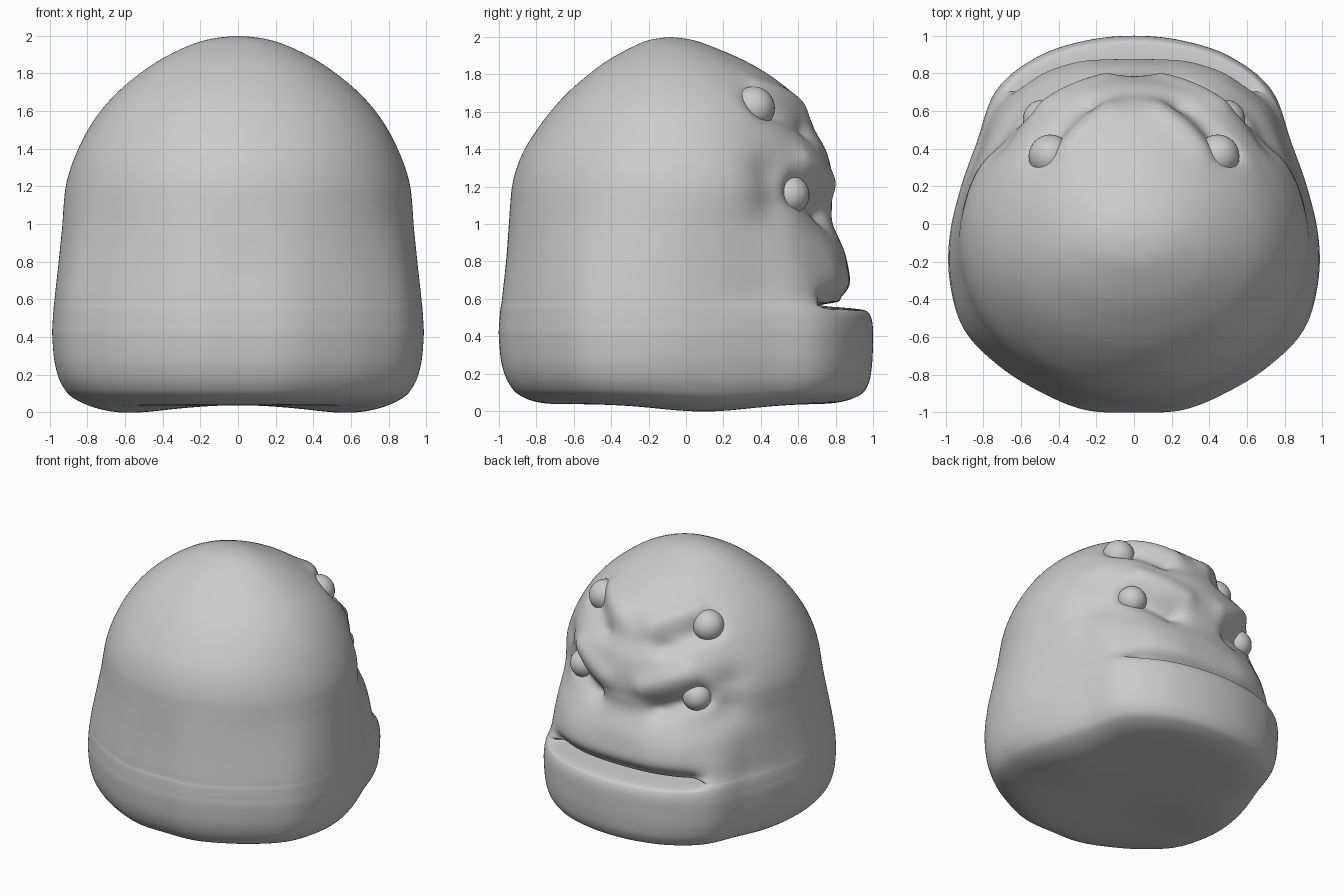
import bpy, bmesh, math
from mathutils import Vector

if "Cube" in bpy.data.objects:
    bpy.data.objects.remove(bpy.data.objects["Cube"])

CY = -0.08      # centre line of the body in y
N = 240         # points around
STEPS = 9       # rows per profile key

# Body profile: z, half width, back y, face y
PROFILE = [
    (0.02, 0.00, -0.08, -0.08), (0.02, 0.35, -0.42, 0.40), (0.02, 0.68, -0.74, 0.76),
    (0.06, 0.86, -0.88, 0.92), (0.13, 0.935, -0.945, 0.975), (0.25, 0.975, -0.985, 0.995),
    (0.40, 0.99, -1.00, 1.00), (0.48, 0.988, -0.997, 0.995), (0.53, 0.985, -0.993, 0.975),
    (0.555, 0.983, -0.99, 0.95), (0.58, 0.98, -0.985, 0.92), (0.63, 0.975, -0.98, 0.89),
    (0.74, 0.963, -0.968, 0.873), (0.86, 0.95, -0.957, 0.845), (1.00, 0.935, -0.947, 0.785),
    (1.10, 0.927, -0.94, 0.78), (1.20, 0.915, -0.93, 0.785), (1.30, 0.888, -0.905, 0.775),
    (1.40, 0.848, -0.863, 0.745), (1.50, 0.797, -0.80, 0.69), (1.60, 0.73, -0.725, 0.645),
    (1.70, 0.64, -0.635, 0.57), (1.80, 0.52, -0.52, 0.44), (1.88, 0.40, -0.41, 0.30),
    (1.95, 0.255, -0.28, 0.135), (1.985, 0.135, -0.19, 0.03), (2.00, 0.00, -0.08, -0.08)]
# Base outline: relative radius every 15 degrees, face to back
OUTLINE = [1, 1.01, 1.035, 1.04, 0.97, 0.963, 0.99, 1.02, 1.05, 1.03, 1.015, 1.02, 1]

# Creases, hollows and bumps: start, end, width, amount (mirrored in x)
FEATURES = [
    ((0.27, 0.71, 1.06), (0.55, 0.60, 1.18), 0.085, -0.09),   # lower eye socket
    ((0.24, 0.58, 1.50), (0.48, 0.40, 1.63), 0.085, -0.085),  # upper eye socket
    ((0.68, 0.44, 1.12), (0.68, 0.44, 1.26), 0.13, -0.045),   # temple hollow
    ((0.16, 0.76, 1.21), (0.46, 0.64, 1.34), 0.08, 0.03),     # lower brow
    ((0.14, 0.60, 1.62), (0.38, 0.42, 1.76), 0.08, 0.025),    # upper brow
    ((0.30, 0.84, 0.74), (0.45, 0.80, 0.76), 0.14, 0.02)]     # muzzle


def catmull(a, b, c, d, t):
    return 0.5 * (2*b + (c-a)*t + (2*a-5*b+4*c-d)*t*t + (3*b-a-3*c+d)*t**3)


def smooth(lo, hi, v):
    t = min(1, max(0, (v-lo)/(hi-lo)))
    return t*t*(3-2*t)


def outline(angle):
    a = abs(math.degrees(angle)) / 15
    i = min(int(a), 11)
    g = lambda k: OUTLINE[12-abs(12-abs(k))]
    return catmull(g(i-1), g(i), g(i+1), g(i+2), a-i)


def segment_distance(p, a, b):
    ab = b - a
    t = min(1, max(0, (p-a).dot(ab) / max(ab.length_squared, 1e-9)))
    return (p-a-ab*t).length


FEATURES = [(Vector(a), Vector(b), w, k) for a, b, w, k in FEATURES]


def sculpt(p):
    # Face features, evaluated on the mirrored half
    if p.y > 0.1 and p.z > 0.4:
        q = Vector((abs(p.x), p.y, p.z))
        move = sum(k * math.exp(-(segment_distance(q, a, b)/w)**2) for a, b, w, k in FEATURES)
        p = p + (p - Vector((0, CY, 0.95))).normalized() * move
        # Mouth slit with rolled upper lip
        if q.y > 0.3:
            mask = 1 - smooth(0.52, 0.70, q.x)
            h = q.z - 0.565
            slit = 0.11 * math.exp(-(h/0.013)**2)
            lip = 0.10 * math.exp(-(h/(0.07 if h > 0 else 0.018))**2)
            p.y -= mask * (slit + lip)
    # Uneven underside
    if p.z < 0.3:
        d = (abs(p.x)-0.6)**2 + (p.y-0.1)**2
        p.z += (0.02 - 0.04*math.exp(-d/0.12)) * (1 - smooth(0.05, 0.3, p.z))
    return p


# Body lofted from the profile
angles = [2*math.pi*(j/N) - math.pi for j in range(N)]
ring = [(math.sin(a), math.cos(a), outline(a)) for a in angles]
last = len(PROFILE) - 1
rows = []
for i in range(last):
    keys = [PROFILE[min(max(k, 0), last)] for k in range(i-1, i+3)]
    for s in range(STEPS):
        rows.append([catmull(*col, s/STEPS) for col in zip(*keys)])
rows.append(list(PROFILE[-1]))

bm = bmesh.new()
loops = []
for z, hw, back, face in rows:
    blend = 1 - smooth(0.55, 1.25, z)
    loop = []
    for sx, cy, o in ring:
        r = 1 + (o-1)*blend
        depth = (face-CY) if cy > 0 else (CY-back)
        loop.append(bm.verts.new(sculpt(Vector((hw*r*sx, CY + depth*r*cy, z)))))
    loops.append(loop)
for lo, hi in zip(loops, loops[1:]):
    for j in range(N):
        k = (j+1) % N
        bm.faces.new((lo[j], lo[k], hi[k], hi[j]))
bmesh.ops.remove_doubles(bm, verts=bm.verts, dist=1e-5)
bmesh.ops.recalc_face_normals(bm, faces=bm.faces)
for f in bm.faces:
    f.smooth = True
mesh = bpy.data.meshes.new("head_body")
bm.to_mesh(mesh)
bm.free()
bpy.context.collection.objects.link(bpy.data.objects.new("head_body", mesh))


# Two pairs of eyeballs set in the sockets
def eye(name, loc, radius):
    for side, sx in (("left", -1), ("right", 1)):
        bpy.ops.mesh.primitive_uv_sphere_add(segments=32, ring_count=20, radius=radius,
                                             location=(sx*loc[0], loc[1], loc[2]))
        bpy.context.object.name = f"{name}_{side}"
        bpy.ops.object.shade_smooth()


eye("lower_eye", (0.485, 0.555, 1.155), 0.105)
eye("upper_eye", (0.445, 0.36, 1.62), 0.115)
